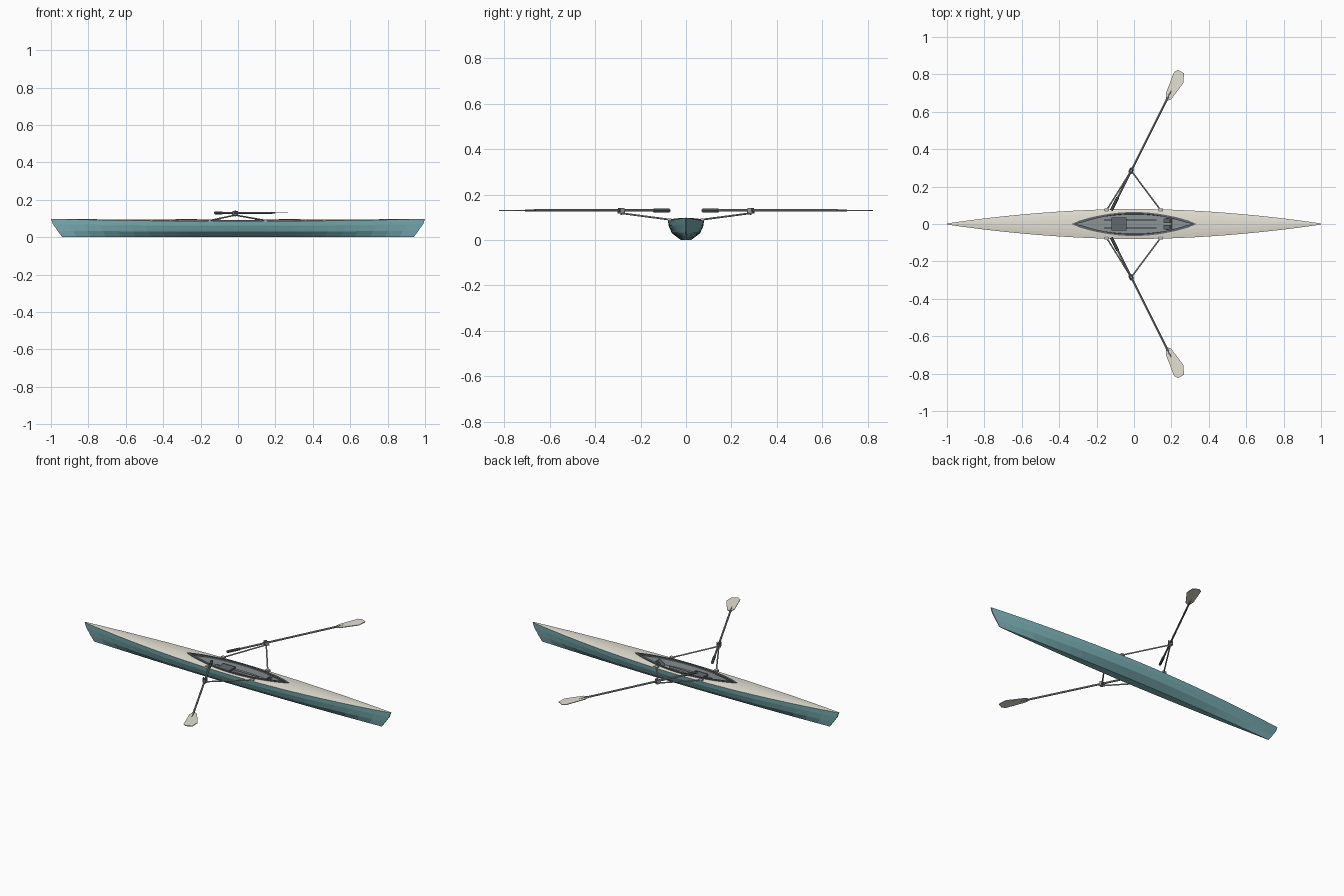
import bpy, bmesh, math
from mathutils import Vector

if "Cube" in bpy.data.objects:
    bpy.data.objects.remove(bpy.data.objects["Cube"])

def mat(name, c):
    m = bpy.data.materials.new(name)
    m.diffuse_color = (*c, 1)
    m.use_nodes = True
    m.node_tree.nodes["Principled BSDF"].inputs["Base Color"].default_value = m.diffuse_color
    return m

TEAL = mat("teal", (0.20, 0.44, 0.47))
CREAM = mat("cream", (0.78, 0.75, 0.66))
DARK = mat("dark", (0.12, 0.14, 0.15))
FLOOR = mat("charcoal", (0.27, 0.30, 0.31))
METAL = mat("metal", (0.45, 0.47, 0.48))
SHAFT = mat("shaft", (0.33, 0.35, 0.36))

def mesh(name, verts, faces, m, recalc=True):
    me = bpy.data.meshes.new(name)
    me.from_pydata([tuple(v) for v in verts], [], faces)
    if recalc:
        bm = bmesh.new()
        bm.from_mesh(me)
        bmesh.ops.remove_doubles(bm, verts=bm.verts, dist=1e-5)
        bmesh.ops.recalc_face_normals(bm, faces=bm.faces)
        bm.to_mesh(me)
        bm.free()
    me.materials.append(m)
    ob = bpy.data.objects.new(name, me)
    bpy.context.collection.objects.link(ob)
    return ob

def grid(rows):
    n = len(rows[0])
    return [(i * n + j, i * n + j + 1, (i + 1) * n + j + 1, (i + 1) * n + j)
            for i in range(len(rows) - 1) for j in range(n - 1)]

def loft(name, rows, m, caps=False):
    f, n = grid(rows), len(rows[0])
    if caps:
        f += [tuple(range(n)), tuple(range((len(rows) - 1) * n, len(rows) * n))]
    return mesh(name, [v for r in rows for v in r], f, m)

def rod(name, a, b, r, m, n=8, r2=None):
    a, b = Vector(a), Vector(b)
    bpy.ops.mesh.primitive_cone_add(vertices=n, radius1=r, radius2=r2 or r,
                                    depth=(b - a).length, location=(a + b) / 2)
    ob = bpy.context.object
    ob.name = name
    ob.rotation_euler = (b - a).to_track_quat('Z', 'Y').to_euler()
    ob.data.materials.append(m)
    return ob

def box(name, loc, size, m, rot=(0, 0, 0)):
    bpy.ops.mesh.primitive_cube_add(size=1, location=loc, rotation=rot)
    ob = bpy.context.object
    ob.name = name
    ob.scale = size
    ob.data.materials.append(m)
    return ob

def beam(x):
    return 0.003 + 0.077 * (1 - abs(x) ** 1.9)

def sheer(x):
    return 0.085 + 0.013 * x * x

def deck_z(x, y):
    w = beam(x)
    return sheer(x) + 0.008 * (w / 0.08) * (1 - (y / w) ** 2)

C = 0.33
def lens(x, half):
    return half * max(0, 1 - (x / C) ** 2)

outer = [C + (1 - C) * i / 8 for i in range(1, 9)]
inner = [C * i / 8 for i in range(-8, 9)]
xs = [-x for x in reversed(outer)] + inner + outer

# Chined hull with raked stems; (width, height, length) factors per row
prof = [(1, 1, 1), (0.95, 0.72, 0.99), (0.78, 0.35, 0.965), (0.28, 0, 0.94)]
rows = []
for x in xs:
    half = [(x * l, beam(x) * w, sheer(x) * h) for w, h, l in prof]
    rows.append(half + [(a, -b, c) for a, b, c in reversed(half)])
loft("hull", rows, TEAL, True)

# Crowned deck with the cockpit opening left out
dv, df = [], []
for s in (1, -1):
    rows = []
    for x in xs:
        y0, y1 = lens(x, 0.06), beam(x)
        rows.append([(x, s * y, deck_z(x, y))
                     for y in (y0 + (y1 - y0) * k / 3 for k in range(4))])
    o = len(dv)
    for f in grid(rows):
        df.append(tuple(o + i for i in (f if s < 0 else f[::-1])))
    dv += [v for r in rows for v in r]
deck = mesh("deck", dv, df, CREAM)
bm = bmesh.new()
bm.from_mesh(deck.data)
for f in bm.faces:
    f.normal_update()
    if f.normal.z < 0:
        f.normal_flip()
bm.to_mesh(deck.data)
bm.free()

# Cockpit well and floor
rows = []
for x in inner:
    y = lens(x, 0.06)
    f = lens(x, 0.052)
    rows.append([(x, y, deck_z(x, y)), (x * .97, f, 0.055),
                 (x * .97, -f, 0.055), (x, -y, deck_z(x, y))])
loft("cockpit_well", rows, FLOOR)

# Coaming rim round the opening
loop = [(x, lens(x, 1)) for x in inner] + [(x, -lens(x, 1)) for x in inner[-2:0:-1]]
rim = []
for x, t in loop + loop[:1]:
    zo = deck_z(x, 0.06 * t)
    e = 1 if abs(x) < C - .001 else 0
    sg = math.copysign(1, t) * e
    rim.append([(x * k, t * .06 + sg * d, zo + h) for k, d, h in
                ((1.01, .004, -.002), (1.01, .004, .004), (.96, -.006, .004),
                 (.96, -.006, -.006), (1.01, .004, -.002))])
loft("coaming", rim, DARK)

# Seat, slide rails and foot stretcher
box("seat", (-0.08, 0, 0.072), (0.08, 0.07, 0.01), DARK)
for s in (1, -1):
    box("slide_rail", (-0.02, s * 0.022, 0.06), (0.28, 0.005, 0.01), SHAFT)
    box("foot_pad", (0.175, s * 0.017, 0.07), (0.045, 0.024, 0.006), DARK, (0, -0.6, 0))
box("foot_stretcher", (0.18, 0, 0.064), (0.05, 0.066, 0.005), SHAFT, (0, -0.6, 0))

# Blade outline as (along oar, across oar)
BLADE = [(.421, -.004), (.454, -.019), (.574, -.031), (.594, -.018),
         (.593, .019), (.545, .040), (.439, .021), (.421, .006)]
for s, side in ((1, "left"), (-1, "right")):
    pin = Vector((-0.015, s * 0.285, 0.13))
    u = Vector((0.447, s * 0.894, 0))
    v = Vector((0.894, -s * 0.447, 0))
    # Rigger struts and mounts
    for x in (-0.147, 0.143):
        foot = (x, s * 0.073, 0.09)
        rod(side + "_rigger_strut", foot, pin - Vector((0, 0, .012)), 0.004, METAL)
        box(side + "_rigger_mount", foot, (0.022, 0.018, 0.01), METAL)
    # Oarlock: pin, base and two cheeks
    rod(side + "_oarlock_pin", pin - Vector((0, 0, .02)), pin + Vector((0, 0, .012)), 0.004, SHAFT)
    ang = math.atan2(u.y, u.x)
    box(side + "_oarlock_base", pin - Vector((0, 0, .01)), (.024, .024, .006), SHAFT, (0, 0, ang))
    for k in (-1, 1):
        box(side + "_oarlock_cheek", pin + v * k * .010, (.02, .004, .022), SHAFT, (0, 0, ang))
    # Oar: grip, shaft, collar and blade
    rod(side + "_oar_shaft", pin - u * .20, pin + u * .43, 0.0055, SHAFT)
    rod(side + "_oar_neck", pin + u * .43, pin + u * .48, 0.0055, SHAFT, 8, 0.003)
    rod(side + "_oar_grip", pin - u * .238, pin - u * .16, 0.008, DARK)
    rod(side + "_oar_collar", pin - u * .015, pin + u * .015, 0.008, DARK)
    n = len(BLADE)
    vs = [pin + u * a + v * b + Vector((0, 0, h)) for h in (-.002, .002) for a, b in BLADE]
    fs = [tuple(range(n)), tuple(range(n, 2 * n))]
    fs += [(i, (i + 1) % n, n + (i + 1) % n, n + i) for i in range(n)]
    mesh(side + "_oar_blade", vs, fs, CREAM)
